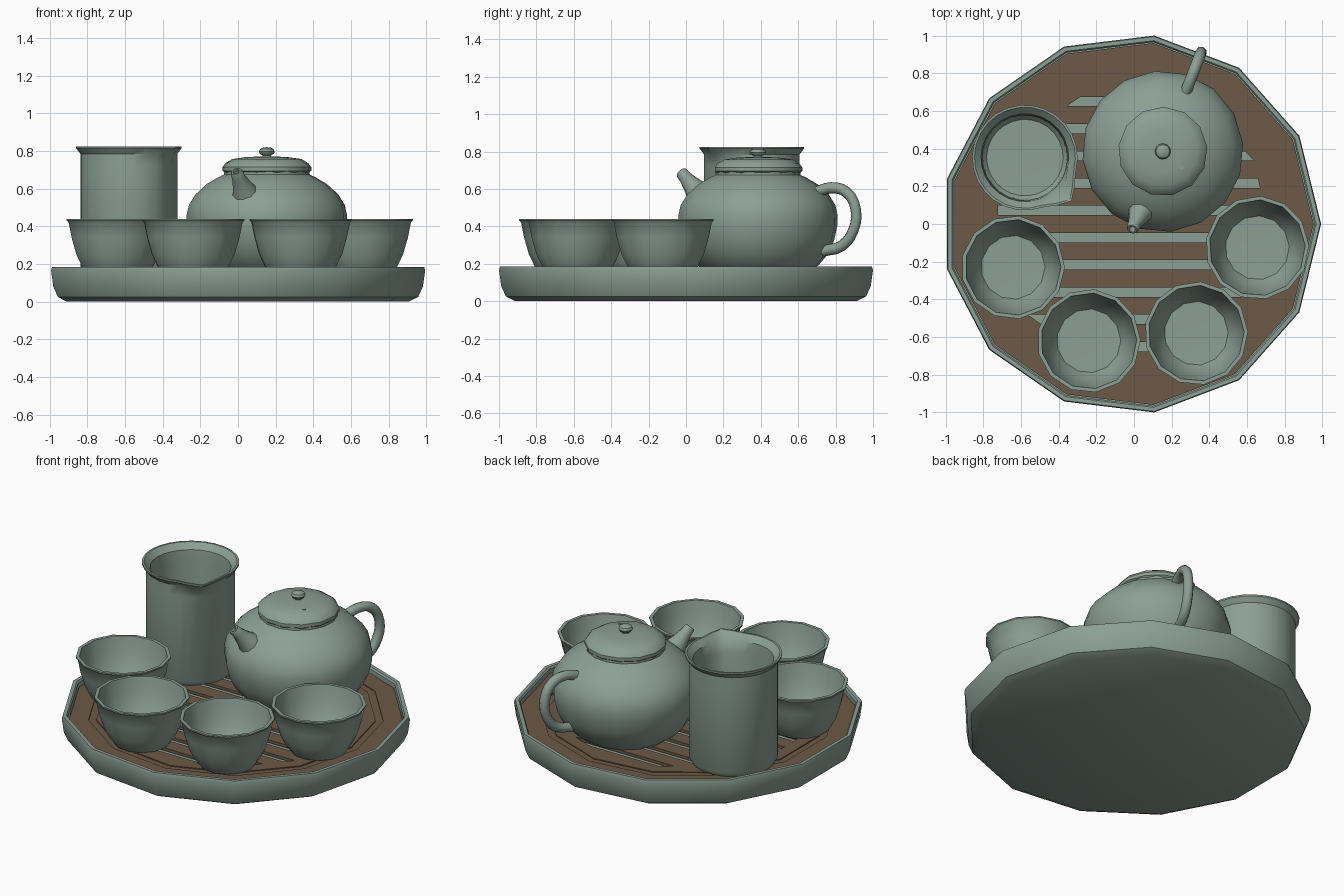
import bpy, bmesh
from math import sin, cos, pi, radians
from mathutils import Vector

if "Cube" in bpy.data.objects:
    bpy.data.objects.remove(bpy.data.objects["Cube"])


def material(name, rgb):
    m = bpy.data.materials.new(name)
    m.use_nodes = True
    m.diffuse_color = (*rgb, 1)
    m.node_tree.nodes["Principled BSDF"].inputs["Base Color"].default_value = (*rgb, 1)
    return m


celadon = material("celadon green", (0.26, 0.35, 0.30))
wood = material("brown wood", (0.15, 0.10, 0.063))


def smooth(ob, angle):
    bpy.ops.object.select_all(action='DESELECT')
    ob.select_set(True)
    bpy.context.view_layer.objects.active = ob
    bpy.ops.object.shade_smooth_by_angle(angle=radians(angle))


def finish(name, bm, loc, mat):
    me = bpy.data.meshes.new(name)
    bm.to_mesh(me)
    bm.free()
    me.materials.append(mat)
    ob = bpy.data.objects.new(name, me)
    ob.location = loc
    bpy.context.collection.objects.link(ob)
    return ob


def lathe_mesh(profile, sides, phase=0.0):
    """Spin (radius, z) points around z; a zero radius closes to a point."""
    bm = bmesh.new()
    rings = []
    for r, z in profile:
        count = sides if r > 0 else 1
        rings.append([bm.verts.new((r * cos(phase + 2 * pi * i / sides),
                                    r * sin(phase + 2 * pi * i / sides), z))
                      for i in range(count)])
    for a, b in zip(rings, rings[1:]):
        for i in range(sides):
            j = (i + 1) % sides
            quad = [a[i % len(a)], a[j % len(a)], b[j % len(b)], b[i % len(b)]]
            bm.faces.new(list(dict.fromkeys(quad)))
    return bm


def lathe(name, profile, sides, loc, phase=0.0):
    bm = lathe_mesh(profile, sides, phase)
    bmesh.ops.recalc_face_normals(bm, faces=bm.faces)
    ob = finish(name, bm, loc, celadon)
    smooth(ob, 36)
    return ob


SIDES = 13
CX = -0.014     # tray centre
TOP = 0.15      # board height

# Tray with raised rim
lathe("tray", [(0, 0), (0.92, 0), (0.97, 0.025), (0.995, 0.08), (1.007, 0.165),
               (1.002, 0.185), (0.98, 0.185), (0.972, 0.175), (0.972, 0.125), (0, 0.125)],
      SIDES, (CX, 0, 0))

# Wooden board: a shallow groove around a slotted middle
low = TOP - 0.006
bm = lathe_mesh([(0.73, TOP), (0.808, TOP), (0.808, low), (0.852, low), (0.852, TOP),
                 (0.967, TOP)], SIDES)
bm.verts.ensure_lookup_table()
bm.faces.new(bm.verts[:SIDES])


def middle_faces():
    return [f for f in bm.faces if all(v.co.xy.length < 0.735 for v in f.verts)]


slots = [0.65 - 0.1445 * i for i in range(10)]
for y in slots:
    for edge in (y - 0.025, y + 0.025):
        geom = set(middle_faces())
        for f in list(geom):
            geom.update(f.edges)
            geom.update(f.verts)
        bmesh.ops.bisect_plane(bm, geom=list(geom), plane_co=(0, edge, 0), plane_no=(0, 1, 0))
cut = [f for f in middle_faces()
       if any(abs(f.calc_center_median().y - y) < 0.024 for y in slots)]
bmesh.ops.delete(bm, geom=cut, context='FACES')
bmesh.ops.recalc_face_normals(bm, faces=bm.faces)
if sum(f.normal.z * f.calc_area() for f in bm.faces) < 0:
    bmesh.ops.reverse_faces(bm, faces=bm.faces)
board = finish("slotted_board", bm, (CX, 0, 0), wood)
solid = board.modifiers.new("thickness", 'SOLIDIFY')
solid.thickness = 0.018
solid.offset = -1

# Four tea cups
cup = [(0, TOP), (0.165, TOP), (0.19, 0.185), (0.222, 0.25), (0.248, 0.34), (0.264, 0.42),
       (0.275, 0.432), (0.275, 0.44), (0.255, 0.44), (0.237, 0.35), (0.207, 0.26),
       (0.17, 0.205), (0, 0.2)]
for i, (x, y) in enumerate([(-0.642, -0.23), (-0.24, -0.62), (0.33, -0.58), (0.654, -0.126)]):
    lathe(f"cup_{i + 1}", cup, 13, (x, y, 0), 0.5 * i)

# Pitcher with a pinched pouring lip
LIP = radians(-43)
bm = lathe_mesh([(0, TOP), (0.24, TOP), (0.257, 0.18), (0.257, 0.72), (0.257, 0.785),
                 (0.28, 0.815), (0.28, 0.825), (0.268, 0.825), (0.233, 0.79),
                 (0.226, 0.72), (0.223, 0.23), (0.203, 0.205), (0, 0.2)], 26, LIP)
lip_dir = Vector((cos(LIP), sin(LIP), 0))
for v in bm.verts:
    if v.co.z > 0.75:
        facing = v.co.xy.normalized().dot(lip_dir.xy)
        pull = 0.058 if facing > 0.99 else 0.026 if facing > 0.96 else 0
        v.co += lip_dir * pull * (1 if v.co.z > 0.8 else 0.65)
bmesh.ops.recalc_face_normals(bm, faces=bm.faces)
smooth(finish("pitcher", bm, (-0.579, 0.352, 0), celadon), 36)

# Teapot body, lid, knob and steam hole
POT = Vector((0.153, 0.385, 0))
lathe("teapot_body", [(0, TOP), (0.27, TOP), (0.325, 0.192), (0.375, 0.25), (0.408, 0.32),
                      (0.426, 0.4), (0.428, 0.46), (0.415, 0.515), (0.38, 0.57), (0.32, 0.625),
                      (0.26, 0.66), (0.228, 0.675), (0.228, 0.695), (0, 0.695)], 16, POT, 0.1)
lathe("teapot_lid", [(0, 0.685), (0.225, 0.685), (0.237, 0.695), (0.237, 0.715), (0.222, 0.735),
                     (0.185, 0.757), (0.11, 0.768), (0, 0.772)], 13, POT, 0.1)
lathe("lid_knob", [(0, 0.76), (0.022, 0.765), (0.022, 0.776), (0.037, 0.785), (0.042, 0.796),
                   (0.036, 0.81), (0.018, 0.819), (0, 0.82)], 12, POT)
lathe("steam_hole", [(0, 0.759), (0.011, 0.759), (0.011, 0.767), (0.006, 0.767), (0, 0.764)],
      8, POT + Vector((0.1, -0.085, 0)))

# Spout: a hollow tapered tube aimed up and outward
base, tip = Vector((0.055, 0.105, 0.53)), Vector((-0.01, -0.028, 0.692))
length = (tip - base).length
spout = lathe("teapot_spout", [(0.09, 0), (0.07, length * 0.3), (0.05, length * 0.55),
                               (0.036, length * 0.8), (0.032, length - 0.006), (0.028, length),
                               (0.018, length), (0.015, length - 0.05), (0, length - 0.05)],
              10, base)
spout.rotation_mode = 'QUATERNION'
spout.rotation_quaternion = (tip - base).to_track_quat('Z', 'Y')

# Handle: a round looped tube opposite the spout
curve = bpy.data.curves.new("teapot_handle", 'CURVE')
curve.dimensions = '3D'
curve.bevel_depth = 0.03
curve.bevel_resolution = 2
curve.use_fill_caps = True
curve.resolution_u = 3
path = [(0.33, 0.582), (0.42, 0.606), (0.508, 0.582), (0.56, 0.49), (0.546, 0.378),
        (0.48, 0.296), (0.37, 0.268)]
spline = curve.splines.new('BEZIER')
spline.bezier_points.add(len(path) - 1)
for p, (r, z) in zip(spline.bezier_points, path):
    p.co = POT + Vector((0.36 * r, 0.933 * r, z))
    p.handle_left_type = p.handle_right_type = 'AUTO'
curve.materials.append(celadon)
handle = bpy.data.objects.new("teapot_handle", curve)
bpy.context.collection.objects.link(handle)
bpy.ops.object.select_all(action='DESELECT')
handle.select_set(True)
bpy.context.view_layer.objects.active = handle
bpy.ops.object.convert(target='MESH')
smooth(bpy.context.view_layer.objects.active, 50)
